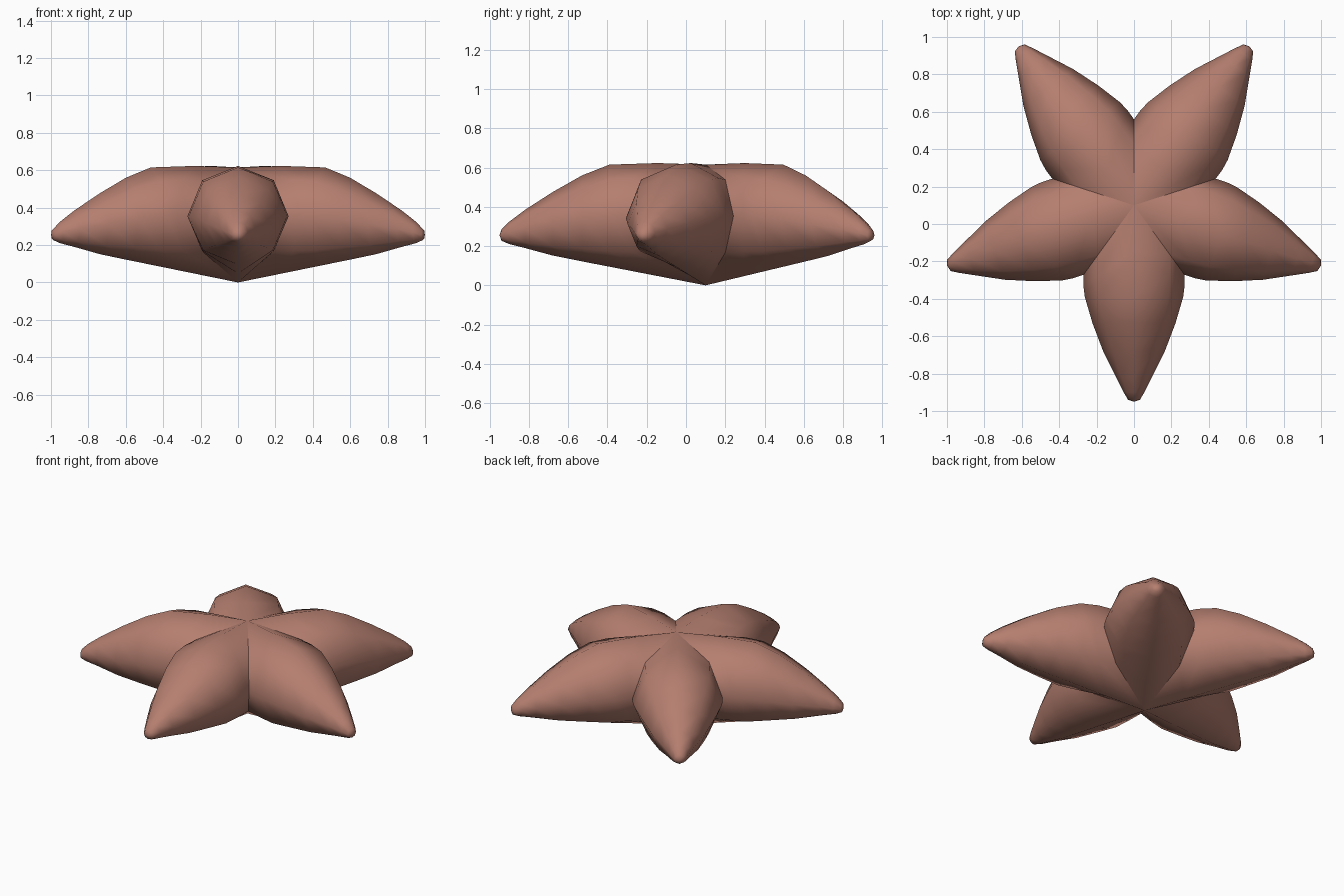
import bpy, bmesh, math

if "Cube" in bpy.data.objects:
    bpy.data.objects.remove(bpy.data.objects["Cube"])

CENTRE_Y = 0.1
SIDES = 8
T36 = math.tan(math.radians(36))

mat = bpy.data.materials.new("terracotta")
mat.diffuse_color = (0.46, 0.21, 0.16, 1)
mat.use_nodes = True
mat.node_tree.nodes["Principled BSDF"].inputs["Base Color"].default_value = mat.diffuse_color

# Arm stations: distance from centre, half width, top z, bottom z
STATIONS = [(0.49, 0.263, 0.615, 0.095), (0.63, 0.222, 0.56, 0.122),
            (0.78, 0.165, 0.475, 0.152), (0.92, 0.095, 0.385, 0.19),
            (1.00, 0.055, 0.325, 0.21), (1.04, 0.032, 0.285, 0.227)]


def octagon(r, w, top, bot):
    mid, h = (top + bot) / 2, (top - bot) / 2
    pts = []
    for i in range(SIDES):
        a = math.tau * i / SIDES
        pts.append((r, w * math.cos(a), mid + h * math.sin(a)))
    return pts


def seam_ring():
    # Arm root mitred against its two neighbours, meeting at the centre
    pts = []
    for _, v, z in octagon(0, 0.27, 0.615, 0.09):
        if abs(v) < 1e-4 and z < 0.3:
            z = 0.0
        pts.append((abs(v) / T36, v, z))
    return pts


def make_arm(index):
    ang = math.radians(-90 + 72 * index)
    c, s = math.cos(ang), math.sin(ang)
    outer = [octagon(*st) for st in STATIONS]
    root = seam_ring()
    # Slightly bulged ring between the root and the first full octagon
    middle = []
    for p, q in zip(root, outer[0]):
        u, v, z = [(a + b) / 2 for a, b in zip(p, q)]
        middle.append((u, v * 1.015, z + 0.008 * (1 if z > 0.4 else 0)))
    bm = bmesh.new()
    rings = []
    for ring in [root, middle] + outer:
        rings.append([bm.verts.new((u * c - v * s, CENTRE_Y + u * s + v * c, z))
                      for u, v, z in ring])
    for a, b in zip(rings, rings[1:]):
        for i in range(SIDES):
            j = (i + 1) % SIDES
            bm.faces.new((a[i], a[j], b[j], b[i]))
    # Blunt rounded tip
    tip = bm.verts.new((1.05 * c, CENTRE_Y + 1.05 * s, 0.255))
    for i in range(SIDES):
        bm.faces.new((rings[-1][i], rings[-1][(i + 1) % SIDES], tip))
    bmesh.ops.recalc_face_normals(bm, faces=bm.faces)
    # Open root: make sure the shell faces outward
    top = max(bm.faces, key=lambda f: f.calc_center_median().z)
    if top.normal.z < 0:
        bmesh.ops.reverse_faces(bm, faces=bm.faces)
    for f in bm.faces:
        f.smooth = True
    me = bpy.data.meshes.new("star_arm")
    bm.to_mesh(me)
    bm.free()
    me.materials.append(mat)
    ob = bpy.data.objects.new(f"star_arm_{index + 1}", me)
    bpy.context.collection.objects.link(ob)


for k in range(5):
    make_arm(k)
